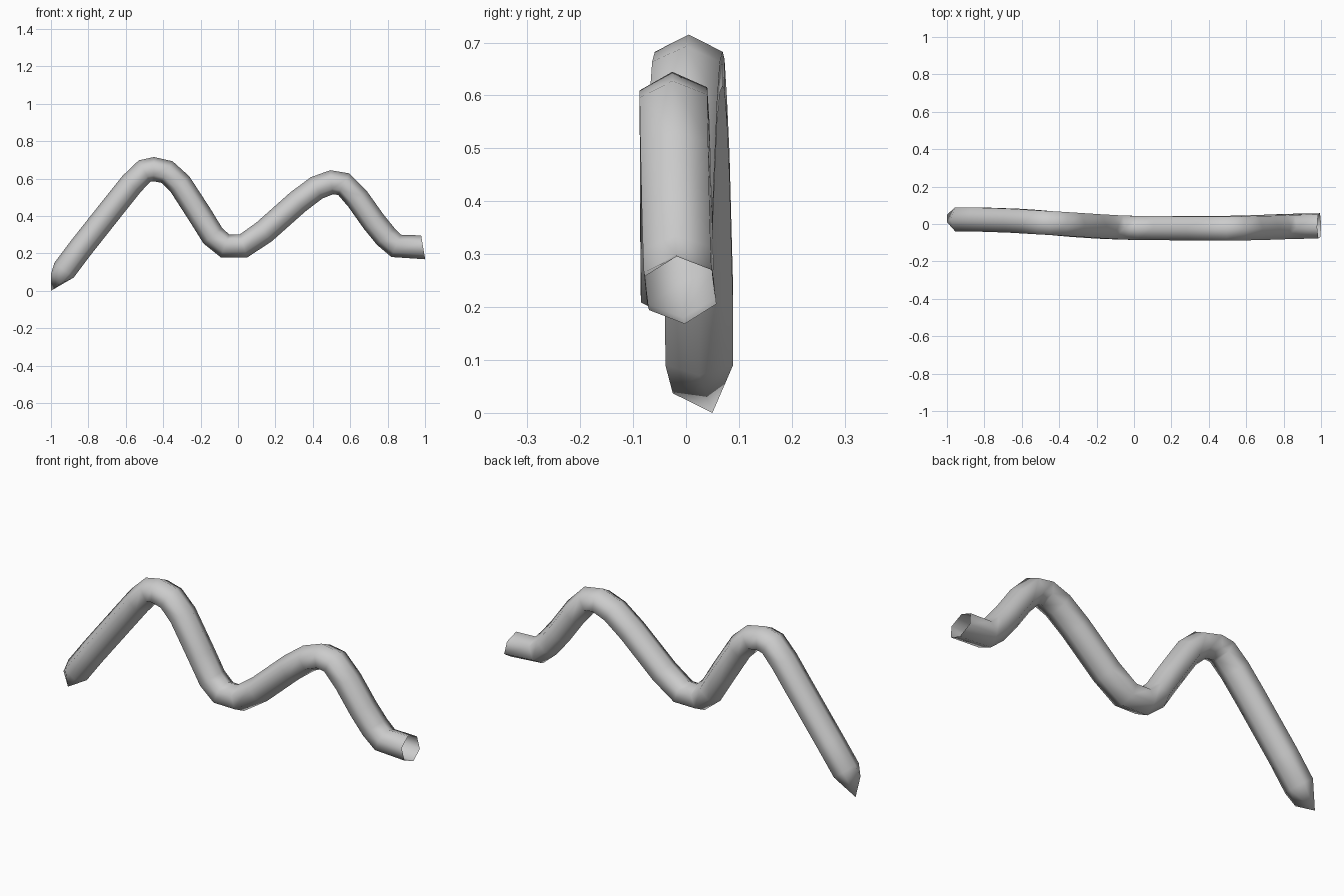
import bpy, bmesh
from math import sin, cos, pi, radians
from mathutils import Vector

default_cube = bpy.data.objects.get("Cube")
if default_cube:
    bpy.data.objects.remove(default_cube, do_unlink=True)

SIDES = 6
HALF_HEIGHT = 0.065
HALF_DEPTH = 0.074

# Centre line of the wavy tube, as (x, z)
PATH = [(-.93, .11), (-.84, .23), (-.65, .47), (-.57, .57), (-.5, .64), (-.45, .65),
        (-.38, .635), (-.31, .57), (-.2, .4), (-.135, .295), (-.07, .24), (.03, .24),
        (.14, .315), (.32, .475), (.42, .55), (.5, .58), (.565, .57), (.64, .49),
        (.725, .37), (.79, .29), (.845, .24), (.99, .232)]


def smooth_step(value, low, high):
    t = min(max((value - low) / (high - low), 0), 1)
    return (1 - cos(pi * t)) / 2


def drift(x):
    """Gentle sideways sway of the tube along its length."""
    return .025 - .047 * smooth_step(x, -.9, .1) + .012 * smooth_step(x, .5, 1)


def path_direction(index):
    """Mean direction of the two neighbouring segments."""
    if index == len(PATH) - 1:
        return Vector((1, .17)).normalized()
    here = Vector(PATH[index])
    ahead = (Vector(PATH[index + 1]) - here).normalized()
    if index == 0:
        return ahead
    behind = (here - Vector(PATH[index - 1])).normalized()
    return (ahead + behind).normalized()


def add_ring(bm, index):
    x, z = PATH[index]
    along = path_direction(index)
    up = Vector((-along.y, 0, along.x))
    side = Vector((0, 1, 0))
    centre = Vector((x, drift(x), z))
    roll = radians(6) * max(x, 0)
    ring = []
    for k in range(SIDES):
        angle = 2 * pi * k / SIDES - roll
        offset = up * HALF_HEIGHT * cos(angle) + side * HALF_DEPTH * sin(angle)
        ring.append(bm.verts.new(centre + offset))
    return ring


def bridge(bm, first, second):
    for k in range(SIDES):
        n = (k + 1) % SIDES
        corners = [first[k], second[k], second[n], first[n]]
        bm.faces.new(list(dict.fromkeys(corners)))


bm = bmesh.new()

# Tube body, open at its far end
rings = [add_ring(bm, i) for i in range(len(PATH))]
for first, second in zip(rings, rings[1:]):
    bridge(bm, first, second)

# Skewed pointed tip: ring corners gather in pairs on a small triangle
top, back, front = [bm.verts.new(p) for p in
                    ((-1, .01, .09), (-1, .05, 0), (-.95, -.025, .037))]
bridge(bm, [top, back, back, front, front, top], rings[0])
bm.faces.new((top, back, front))

bmesh.ops.recalc_face_normals(bm, faces=bm.faces)
mesh = bpy.data.meshes.new("wavy_tube")
bm.to_mesh(mesh)
bm.free()
tube = bpy.data.objects.new("wavy_tube", mesh)
bpy.context.collection.objects.link(tube)

# Plain grey surface
grey = bpy.data.materials.new("light_grey")
grey.use_nodes = True
colour = (.6, .6, .6, 1)
grey.diffuse_color = colour
grey.node_tree.nodes["Principled BSDF"].inputs["Base Color"].default_value = colour
mesh.materials.append(grey)

# Soft shading over the facets
bpy.ops.object.select_all(action="DESELECT")
tube.select_set(True)
bpy.context.view_layer.objects.active = tube
bpy.ops.object.shade_smooth()
